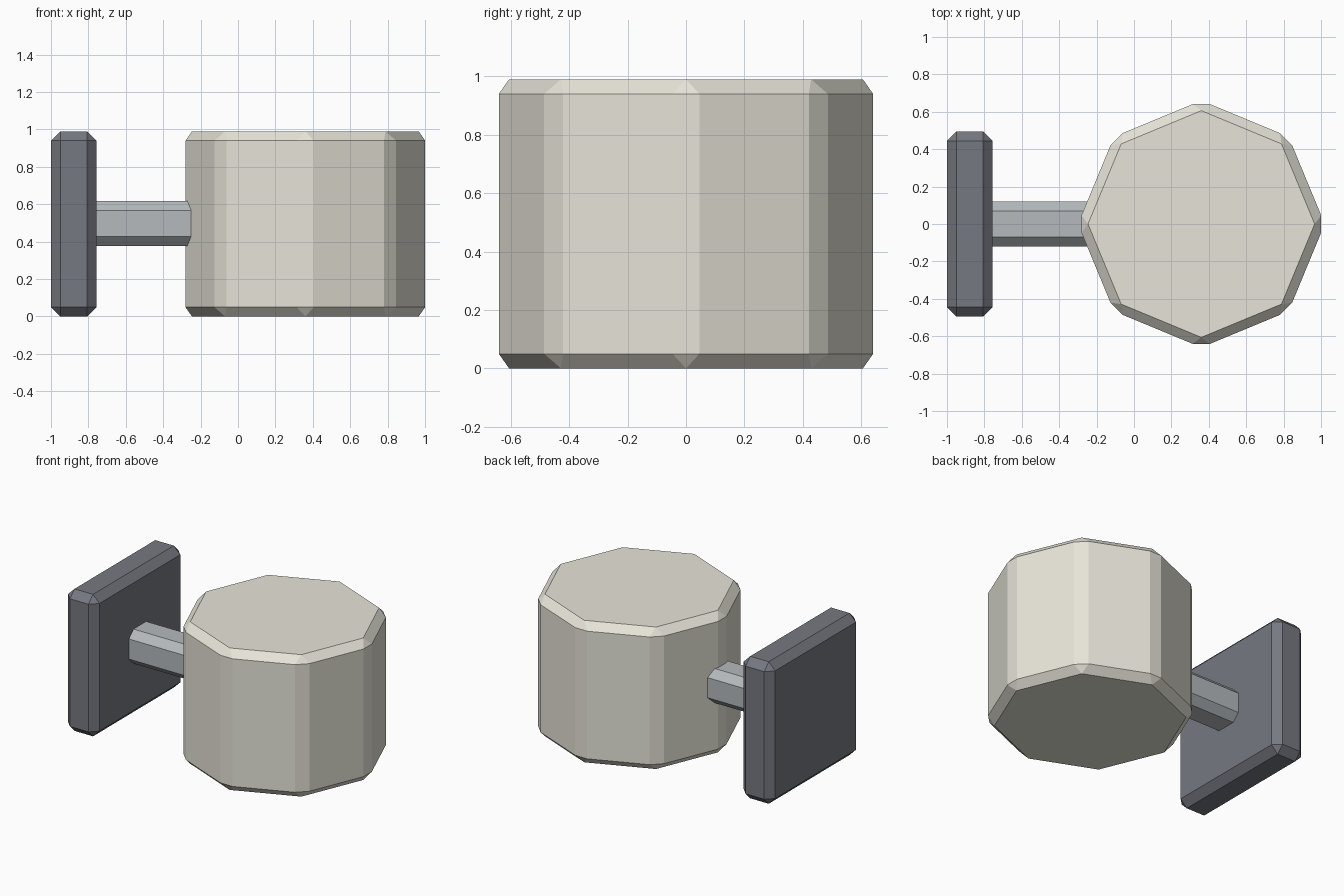
import bpy

if "Cube" in bpy.data.objects:
    bpy.data.objects.remove(bpy.data.objects["Cube"])

BEVEL = 0.05


def finish(name, colour):
    """Name the active object, colour it and chamfer its edges."""
    obj = bpy.context.object
    obj.name = name
    bpy.ops.object.transform_apply(location=False, rotation=True, scale=True)
    mat = bpy.data.materials.new(name + "_paint")
    mat.diffuse_color = (*colour, 1)
    mat.use_nodes = True
    mat.node_tree.nodes["Principled BSDF"].inputs["Base Color"].default_value = mat.diffuse_color
    obj.data.materials.append(mat)
    mod = obj.modifiers.new("chamfer", "BEVEL")
    mod.width = BEVEL
    mod.segments = 1
    mod.limit_method = "ANGLE"
    return obj


def block(name, x0, x1, width, z, colour):
    """Chamfered square-section block running along x."""
    bpy.ops.mesh.primitive_cube_add(size=1, location=((x0 + x1) / 2, 0, z))
    bpy.context.object.scale = (x1 - x0, width, width)
    return finish(name, colour)


HEIGHT = 0.99

# Square wall plate
block("wall_plate", -1.0, -0.757, HEIGHT, HEIGHT / 2, (0.18, 0.19, 0.22))

# Arm, its ends buried in the plate and the shade
block("arm", -0.88, -0.1, 0.24, HEIGHT / 2 + 0.003, (0.46, 0.49, 0.51))

# Eight-sided shade with a corner pointing along each axis
bpy.ops.mesh.primitive_cylinder_add(vertices=8, radius=0.66, depth=HEIGHT,
                                    location=(0.36, 0, HEIGHT / 2))
finish("shade", (0.80, 0.78, 0.69))
